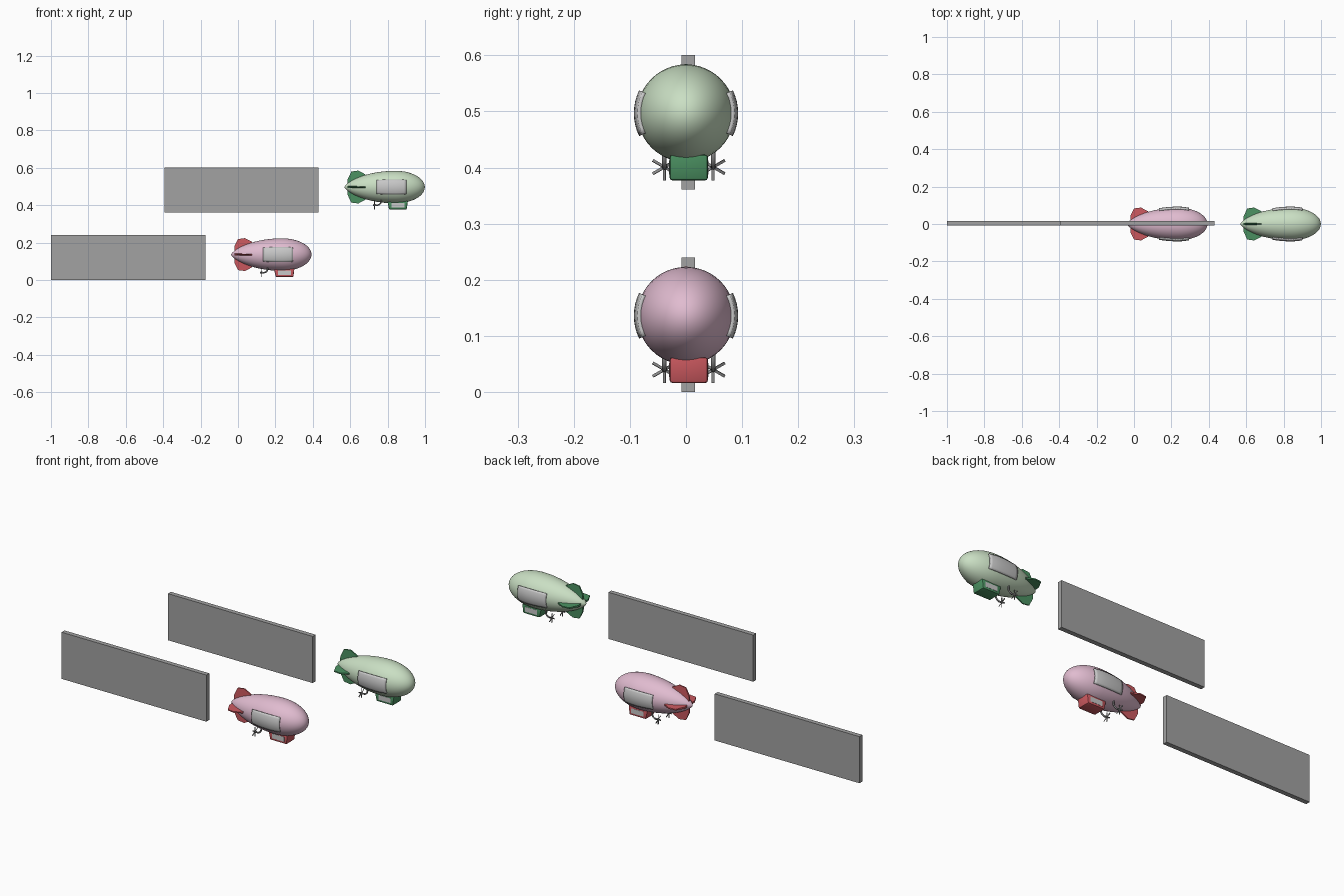
import bpy, bmesh, math
from mathutils import Matrix, Vector

if "Cube" in bpy.data.objects:
    bpy.data.objects.remove(bpy.data.objects["Cube"])


def material(name, rgb):
    m = bpy.data.materials.new(name)
    m.diffuse_color = (*rgb, 1)
    m.use_nodes = True
    m.node_tree.nodes["Principled BSDF"].inputs["Base Color"].default_value = m.diffuse_color
    return m


PINK = material("pale pink", (.75, .50, .63))
RED = material("soft red", (.60, .10, .115))
MINT = material("pale green", (.59, .74, .55))
GREEN = material("deep green", (.07, .28, .12))
GREY = material("banner grey", (.36, .36, .36))
PANEL = material("light grey", (.58, .58, .58))
METAL = material("metal grey", (.24, .24, .24))

R, MID, NOSE, TAIL = .087, .235, .158, .272   # hull radius, widest x, end lengths
AXIS = .136                                   # hull axis height
SIDE = .005                                   # slight sideways shift of fittings


def hull_radius(x):
    if x > MID:
        return R * math.sqrt(max(0, 1 - ((x - MID) / NOSE) ** 2))
    return R * max(0, 1 - ((MID - x) / TAIL) ** 2) ** .7


def finish(name, bm, mat, offset, smooth=None):
    bmesh.ops.recalc_face_normals(bm, faces=bm.faces)
    me = bpy.data.meshes.new(name)
    bm.to_mesh(me)
    bm.free()
    ob = bpy.data.objects.new(name, me)
    ob.location = offset
    me.materials.append(mat)
    bpy.context.collection.objects.link(ob)
    if smooth:
        bpy.ops.object.select_all(action='DESELECT')
        ob.select_set(True)
        bpy.context.view_layer.objects.active = ob
        bpy.ops.object.shade_smooth_by_angle(angle=math.radians(smooth))
    return ob


def add_box(bm, lo, hi):
    lo, hi = Vector(lo), Vector(hi)
    m = Matrix.Translation((lo + hi) / 2) @ Matrix.Diagonal((*(hi - lo), 1))
    return bmesh.ops.create_cube(bm, size=1, matrix=m)['verts']


def hull(name, mat, offset, seg=48, rings=14):
    bm = bmesh.new()
    loops = []
    for i in range(-rings + 1, rings):
        a = i / rings * math.pi / 2
        x = MID + (NOSE if a > 0 else TAIL) * math.sin(a)
        r = hull_radius(x)
        loops.append([bm.verts.new((x, r * math.cos(t), AXIS + r * math.sin(t)))
                      for t in (2 * math.pi * k / seg for k in range(seg))])
    for a, b in zip(loops, loops[1:]):
        for k in range(seg):
            n = (k + 1) % seg
            bm.faces.new((a[k], a[n], b[n], b[k]))
    for loop, x in ((loops[0], MID - TAIL), (loops[-1], MID + NOSE)):
        tip = bm.verts.new((x, 0, AXIS))
        for k in range(seg):
            bm.faces.new((loop[k], loop[(k + 1) % seg], tip))
    finish(name, bm, mat, offset, 50)


def side_panels(name, offset, nx=12, na=8):
    # curved plates wrapped on both flanks of the hull
    bm = bmesh.new()
    for s in (-1, 1):
        grid = []
        for i in range(nx + 1):
            x = .135 + .16 * i / nx
            r = hull_radius(x) + .006
            row = []
            for j in range(na + 1):
                t = math.radians(-26 + 52 * j / na)
                row.append(bm.verts.new((x, s * r * math.cos(t), AXIS + r * math.sin(t))))
            grid.append(row)
        for a, b in zip(grid, grid[1:]):
            for j in range(na):
                f = (a[j], b[j], b[j + 1], a[j + 1])
                bm.faces.new(f if s < 0 else f[::-1])
    ob = finish(name, bm, PANEL, offset, 40)
    mod = ob.modifiers.new("thickness", 'SOLIDIFY')
    mod.thickness = .008
    mod.offset = -1


def tail_fins(name, mat, offset):
    outline = [(-.02, .012), (-.02, .042), (.0, .083), (.037, .088), (.075, .068), (.075, .03)]
    bm = bmesh.new()
    for k in range(4):
        rot = Matrix.Rotation(k * math.pi / 2, 3, 'X')
        sides = []
        for h in (-.005, .005):
            # thinner toward the outer edge
            sides.append([bm.verts.new(rot @ Vector((x, h * (1.2 - 7 * r), r)) + Vector((0, 0, AXIS)))
                          for x, r in outline])
        a, b = sides
        bm.faces.new(a)
        bm.faces.new(b[::-1])
        for i in range(len(a)):
            n = (i + 1) % len(a)
            bm.faces.new((a[i], b[i], b[n], a[n]))
    finish(name, bm, mat, offset)


def gondola(name, mat, offset):
    bm = bmesh.new()
    for v in add_box(bm, (.192, SIDE - .034, .016), (.302, SIDE + .034, .062)):
        if v.co.z < .03:
            v.co.x += .01 if v.co.x < .25 else -.006
    bmesh.ops.bevel(bm, geom=bm.edges[:], offset=.005, segments=2, affect='EDGES', profile=.5)
    finish(name, bm, mat, offset, 35)
    # side windows as thin plates
    bm = bmesh.new()
    for s in (-1, 1):
        y = SIDE + s * .034
        add_box(bm, (.215, y - .001, .027), (.284, y + .001, .052))
    finish(name + "_windows", bm, PANEL, offset)


def engines(name, offset):
    for s, side in ((-1, "front"), (1, "back")):
        y = SIDE + s * .0435
        # curved strut from hull to engine
        cu = bpy.data.curves.new(name + "_strut_" + side, 'CURVE')
        cu.dimensions = '3D'
        cu.bevel_depth = .004
        cu.bevel_resolution = 2
        cu.resolution_u = 6
        sp = cu.splines.new('BEZIER')
        path = [(.158, .076), (.157, .052), (.145, .041), (.122, .04)]
        sp.bezier_points.add(len(path) - 1)
        for p, (x, z) in zip(sp.bezier_points, path):
            p.co = (x, y, z)
            p.handle_left_type = p.handle_right_type = 'AUTO'
        cu.use_fill_caps = True
        cu.materials.append(METAL)
        ob = bpy.data.objects.new(cu.name, cu)
        ob.location = offset
        bpy.context.collection.objects.link(ob)
        # hub and six blades
        bm = bmesh.new()
        at = Matrix.Translation((.124, y, .04))
        bmesh.ops.create_cone(bm, cap_ends=True, segments=12, radius1=.004, radius2=.005, depth=.014,
                              matrix=at @ Matrix.Rotation(math.pi / 2, 4, 'Y'))
        for k in range(6):
            blade = add_box(bm, (-.001, -.0025, 0), (.001, .0025, .024))
            turn = at @ Matrix.Rotation(k * math.pi / 3, 4, 'X') @ Matrix.Rotation(.4, 4, 'Z')
            bmesh.ops.transform(bm, matrix=turn, verts=blade)
        finish(name + "_propeller_" + side, bm, METAL, offset)


def banner(name, offset):
    bm = bmesh.new()
    add_box(bm, (-1, -.008, 0), (-.175, .016, .24))
    finish(name, bm, GREY, offset)


for label, body, trim, offset in (("lower", PINK, RED, (0, 0, 0)),
                                  ("upper", MINT, GREEN, (.606, 0, .361))):
    hull(label + "_hull", body, offset)
    side_panels(label + "_side_panels", offset)
    tail_fins(label + "_tail_fins", trim, offset)
    gondola(label + "_gondola", trim, offset)
    engines(label + "_engine", offset)
    banner(label + "_banner", offset)
